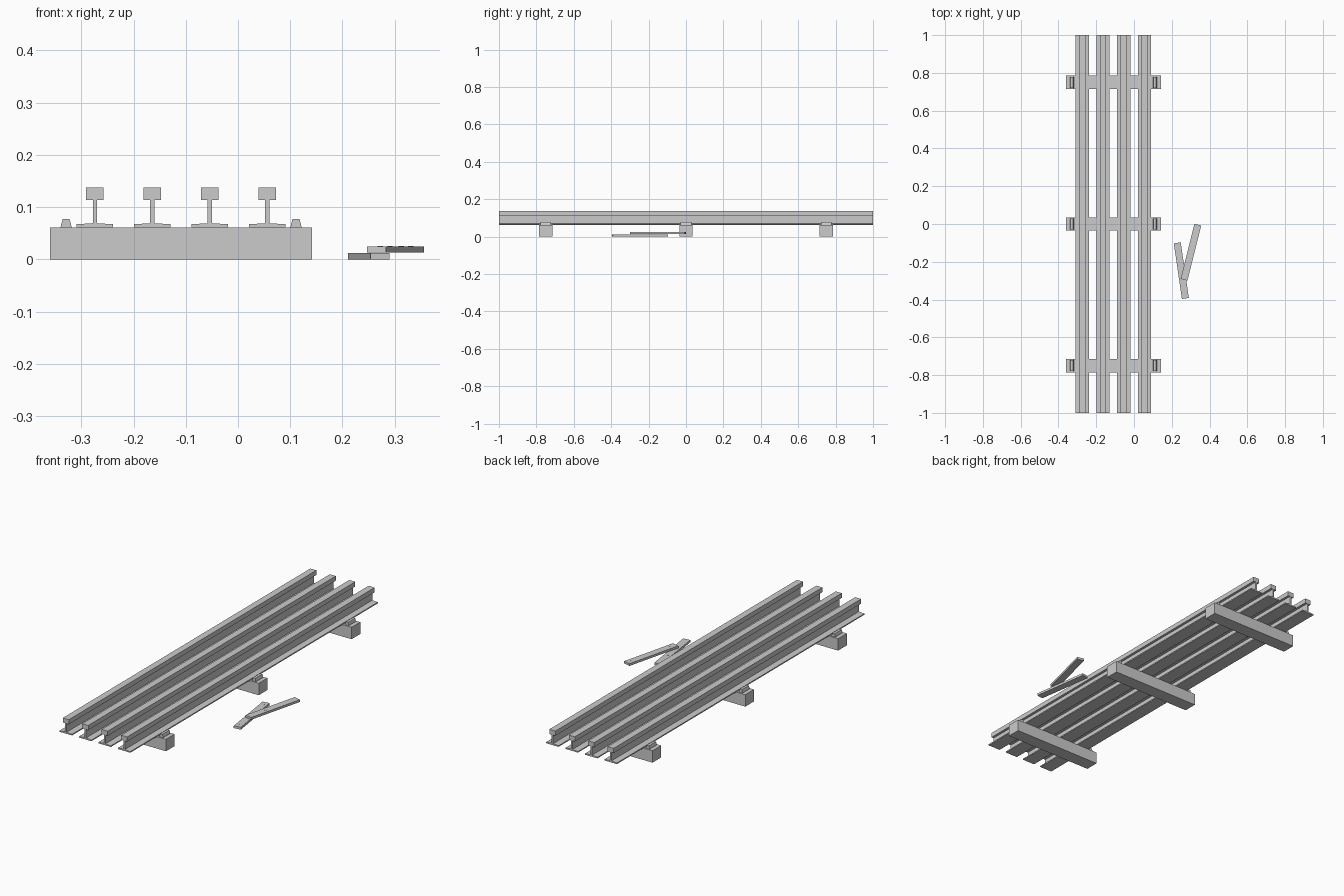
import bpy, bmesh, math
from mathutils import Matrix, Vector

cube = bpy.data.objects.get("Cube")
if cube:
    bpy.data.objects.remove(cube, do_unlink=True)

grey = bpy.data.materials.new("plain_grey")
grey.use_nodes = True
COLOUR = (0.6, 0.6, 0.6, 1)
grey.diffuse_color = COLOUR
grey.node_tree.nodes["Principled BSDF"].inputs["Base Color"].default_value = COLOUR


def finish(name, bm):
    bmesh.ops.recalc_face_normals(bm, faces=bm.faces)
    mesh = bpy.data.meshes.new(name)
    bm.to_mesh(mesh)
    bm.free()
    mesh.materials.append(grey)
    obj = bpy.data.objects.new(name, mesh)
    bpy.context.collection.objects.link(obj)
    return obj


def extrude_profile(name, half_profile, x, y, length):
    """Mirror a half profile (x offset, z) and extrude it along y."""
    bm = bmesh.new()
    outline = half_profile + [(-px, pz) for px, pz in reversed(half_profile)]
    face = bm.faces.new([bm.verts.new((x + px, y - length / 2, pz)) for px, pz in outline])
    out = bmesh.ops.extrude_face_region(bm, geom=[face])
    moved = [v for v in out["geom"] if isinstance(v, bmesh.types.BMVert)]
    bmesh.ops.translate(bm, verts=moved, vec=(0, length, 0))
    return finish(name, bm)


def fishplate(name, start, end, z, width=0.037, thick=0.0118):
    """Flat bar between two points, with four bolt marks on its top."""
    start, end = Vector(start), Vector(end)
    run, mid = end - start, (start + end) / 2
    place = (Matrix.Translation((mid.x, mid.y, z + thick / 2))
             @ Matrix.Rotation(math.atan2(run.y, run.x), 4, "Z"))
    bm = bmesh.new()
    bmesh.ops.create_cube(bm, size=1, matrix=place @ Matrix.Diagonal((run.length, width, thick, 1)))
    for t in (-0.4, -0.15, 0.15, 0.4):
        bmesh.ops.create_cone(bm, cap_ends=True, segments=10, radius1=0.005, radius2=0.005,
                              depth=0.001,
                              matrix=place @ Matrix.Translation((t * run.length, 0, thick / 2)))
    return finish(name, bm)


# Rails: foot, web and head in one section
rail = [(0.035, 0.061), (0.035, 0.067), (0.004, 0.069), (0.004, 0.113),
        (0.017, 0.113), (0.017, 0.137)]
for i in range(4):
    extrude_profile(f"rail_{i + 1}", rail, -0.274 + 0.11 * i, 0, 2)

# Timber sleepers with a tapered stop block at each end
sleeper = [(0.251, 0), (0.251, 0.061)]
stop = [(0.0105, 0.061), (0.0095, 0.067), (0.0065, 0.077)]
for label, y in (("front", -0.75), ("middle", 0), ("back", 0.75)):
    extrude_profile(f"{label}_sleeper", sleeper, -0.109, y, 0.07)
    for side, x in (("right", -0.329), ("left", 0.111)):
        extrude_profile(f"{label}_{side}_stop", stop, x, y, 0.058)

# Two loose joining plates, one lying across the other
fishplate("lower_fishplate", (0.229, -0.1), (0.272, -0.394), 0)
fishplate("upper_fishplate", (0.338, -0.004), (0.265, -0.295), 0.0128)
